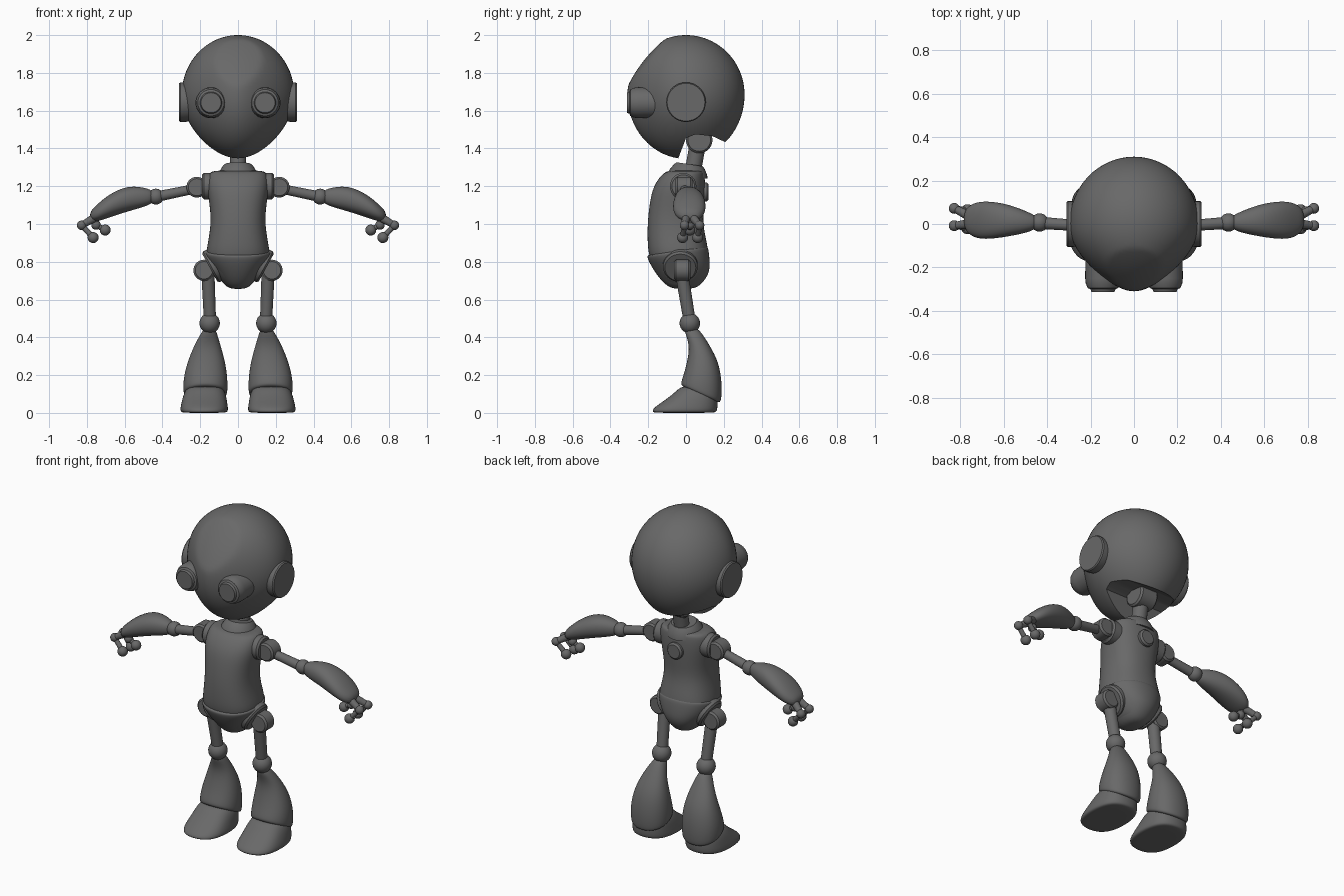
import bpy, bmesh, math
from mathutils import Vector, Matrix

cube = bpy.data.objects.get("Cube")
if cube:
    bpy.data.objects.remove(cube, do_unlink=True)

grey = bpy.data.materials.new("dark_grey")
grey.use_nodes = True
COLOR = (0.14, 0.14, 0.14, 1)
grey.diffuse_color = COLOR
grey.node_tree.nodes["Principled BSDF"].inputs["Base Color"].default_value = COLOR


def finish(name, bm, mirror=False, subsurf=0, angle=35):
    """Turn a bmesh into a shaded object, optionally mirrored across x."""
    bmesh.ops.recalc_face_normals(bm, faces=bm.faces)
    mesh = bpy.data.meshes.new(name)
    bm.to_mesh(mesh)
    bm.free()
    mesh.materials.append(grey)
    obj = bpy.data.objects.new(name, mesh)
    bpy.context.collection.objects.link(obj)
    bpy.ops.object.select_all(action='DESELECT')
    obj.select_set(True)
    bpy.context.view_layer.objects.active = obj
    if subsurf:
        bpy.ops.object.shade_smooth()
        mod = obj.modifiers.new("Smooth", 'SUBSURF')
        mod.levels = mod.render_levels = subsurf
    else:
        bpy.ops.object.shade_smooth_by_angle(angle=math.radians(angle))
    if mirror:
        mod = obj.modifiers.new("Mirror", 'MIRROR')
        mod.use_mirror_merge = False
    return obj


def skin(bm, rings):
    """Join point rings with quads and cap both ends."""
    loops = [[bm.verts.new(p) for p in ring] for ring in rings]
    n = len(loops[0])
    for a, b in zip(loops, loops[1:]):
        for i in range(n):
            j = (i + 1) % n
            bm.faces.new((a[i], a[j], b[j], b[i]))
    bm.faces.new(loops[0][::-1])
    bm.faces.new(loops[-1])


def loft(name, rings, mirror=False, power=0.9, along_x=False):
    """Smooth body through rings (height, x0, x1, y0, y1, tilt)."""
    out = []
    for h, x0, x1, y0, y1, *tilt in rings:
        ring = []
        for k in range(16):
            a = math.tau * k / 16
            c, s = math.cos(a), math.sin(a)
            c = math.copysign(abs(c) ** power, c)
            s = math.copysign(abs(s) ** power, s)
            dy = s * (y1 - y0) / 2
            p = ((x0 + x1) / 2 + c * (x1 - x0) / 2, (y0 + y1) / 2 + dy,
                 h + (tilt[0] * dy if tilt else 0))
            ring.append((p[2], p[1], p[0]) if along_x else p)
        out.append(ring)
    bm = bmesh.new()
    skin(bm, out)
    return finish(name, bm, mirror, 2)


def lathe(name, origin, axis, profile, mirror=False):
    """Turned part: profile of (radius, distance along axis)."""
    turn = Vector((0, 0, 1)).rotation_difference(Vector(axis)).to_matrix()
    rings = [[turn @ Vector((r * math.cos(math.tau * k / 32), r * math.sin(math.tau * k / 32), t))
              + Vector(origin) for k in range(32)] for r, t in profile]
    bm = bmesh.new()
    skin(bm, rings)
    return finish(name, bm, mirror)


def rod(name, a, b, r0, r1, mirror=False):
    d = Vector(b) - Vector(a)
    return lathe(name, a, d, [(r0, 0), (r1, d.length)], mirror)


def drum(name, center, axis, radius, half, mirror=False):
    """Short cylinder with chamfered rims."""
    e = 0.01
    return lathe(name, center, axis, [(radius - e, -half), (radius, e - half),
                                      (radius, half - e), (radius - e, half)], mirror)


def ball(name, center, r, mirror=False):
    bm = bmesh.new()
    bmesh.ops.create_uvsphere(bm, u_segments=24, v_segments=16, radius=r,
                              matrix=Matrix.Translation(center))
    return finish(name, bm, mirror)


# Head: egg with a narrowed face, flattened brow and tapered jaw
bm = bmesh.new()
bmesh.ops.create_uvsphere(bm, u_segments=64, v_segments=48, radius=1)
brow = Vector((0, -0.78, 0.62)).normalized()
for v in bm.verts:
    x, y, z = v.co
    if y < 0:
        x *= 1 - 0.35 * y * y
    if z < 0:
        x *= 1 - 0.2 * z * z
    co = Vector((x * 0.298, y * 0.31, z * (0.315 if z > 0 else 0.34)))
    over = co.dot(brow) - 0.27
    if over > 0:
        co -= brow * over * 0.6
    v.co = co + Vector((0, 0, 1.685))
head = finish("head", bm)

# Opening under the back of the head
notch = [(-0.055, 1.3), (-0.04, 1.35), (0, 1.455), (0.05, 1.475), (0.14, 1.465),
         (0.215, 1.43), (0.35, 1.3)]
bm = bmesh.new()
skin(bm, [[(x, y, z) for y, z in notch] for x in (-0.4, 0.4)])
cutter = finish("neck_opening_cutter", bm)
cutter.hide_render = True
cut = head.modifiers.new("Opening", 'BOOLEAN')
cut.operation = 'DIFFERENCE'
cut.solver = 'EXACT'
cut.object = cutter
bpy.ops.object.select_all(action='DESELECT')
head.select_set(True)
bpy.context.view_layer.objects.active = head
bpy.ops.object.modifier_apply(modifier=cut.name)
bpy.data.objects.remove(cutter, do_unlink=True)
bpy.ops.object.shade_smooth_by_angle(angle=math.radians(35))

# Eyes and ears
lathe("eye", (0.143, -0.1, 1.642), (0, -1, 0),
      [(0.08, 0), (0.082, 0.15), (0.079, 0.175), (0.07, 0.195), (0.058, 0.2),
       (0.053, 0.213), (0.035, 0.213)], True)
lathe("ear", (0.25, 0, 1.645), (1, 0, 0),
      [(0.1, 0), (0.105, 0.03), (0.105, 0.055), (0.1, 0.062)], True)

# Neck
drum("neck_pivot", (0, 0.07, 1.445), (1, 0, 0), 0.07, 0.06)
rod("neck", (0, 0.035, 1.27), (0, 0.065, 1.44), 0.043, 0.043)
lathe("collar", (0, 0.01, 1.255), (0, 0.15, 1),
      [(0.105, 0), (0.1, 0.02), (0.082, 0.05), (0.07, 0.062)])

# Torso, pelvis shell and back button
torso = [(1.285, .13, -.09, .09), (1.27, .16, -.125, .1), (1.2, .17, -.178, .105),
         (1.1, .152, -.197, .1), (1, .145, -.207, .09), (.9, .163, -.207, .115),
         (.83, .175, -.2, .123), (.76, .14, -.17, .123), (.69, .09, -.12, .09),
         (.66, .04, -.07, .04)]
loft("torso", [(z, -w, w, f, b) for z, w, f, b in torso], power=0.85)
pelvis = [(.862, .17, -.2, .11), (.855, .183, -.211, .122), (.8, .165, -.2, .13),
          (.74, .12, -.165, .128), (.68, .078, -.115, .085), (.655, .04, -.07, .04)]
loft("pelvis", [(z, -w, w, f, b, 0.15 if z > 0.8 else 0) for z, w, f, b in pelvis])
drum("back_button", (0, 0.095, 1.17), (0, 1, 0), 0.05, 0.025)

# Shoulders and arms
drum("shoulder_socket", (0.155, -0.015, 1.2), (1, 0, 0), 0.07, 0.035, True)
drum("shoulder_joint", (0.218, -0.01, 1.195), (0, 1, 0), 0.055, 0.045, True)
rod("upper_arm", (0.22, -0.01, 1.188), (0.43, 0.005, 1.145), 0.025, 0.028, True)
ball("elbow", (0.435, 0.007, 1.145), 0.042, True)
forearm = [(.445, 1.125, 1.165, -.01, .03), (.465, 1.098, 1.188, -.035, .047),
           (.58, 1.067, 1.21, -.06, .095), (.69, 1.03, 1.155, -.075, .11),
           (.75, 1.01, 1.1, -.06, .095), (.785, 1.02, 1.065, -.02, .06)]
loft("forearm", forearm, True, along_x=True)

# Hand: two curled fingers and an inward thumb
digits = {"front_finger": [(.765, 0, 1.03), (.828, -.008, .993), (.767, -.018, .928)],
          "back_finger": [(.765, .04, 1.03), (.828, .072, .993), (.767, .062, .928)],
          "thumb": [(.76, .02, 1.03), (.752, .02, .995), (.703, .02, .968)]}
for name, (root, knuckle, tip) in digits.items():
    rod(name + "_base", root, knuckle, 0.022, 0.017, True)
    rod(name + "_end", knuckle, tip, 0.013, 0.015, True)
    ball(name + "_knuckle", knuckle, 0.025, True)
    ball(name + "_tip", tip, 0.029, True)

# Hips and thighs
drum("hip_socket", (0.125, -0.03, 0.782), (0.88, 0, -0.48), 0.092, 0.028, True)
drum("hip_joint", (0.18, -0.02, 0.755), (0, 1, 0), 0.056, 0.043, True)
rod("thigh", (0.16, -0.025, 0.755), (0.148, 0.02, 0.48), 0.035, 0.032, True)
ball("knee", (0.15, 0.02, 0.475), 0.054, True)

# Flared lower legs
shin = [(.45, .125, .175, .0, .055), (.43, .113, .192, -.01, .08),
        (.36, .092, .232, .02, .125), (.27, .065, .27, .005, .175),
        (.18, .053, .292, -.015, .193, -.2), (.115, .053, .292, -.03, .19, -.4),
        (.098, .058, .287, -.025, .182, -.45), (.093, .09, .25, .01, .15, -.45)]
loft("lower_leg", shin, True)

# Wedge feet
foot = [(0, .075, .285, -.165, .14), (.004, .052, .306, -.182, .165),
        (.025, .05, .308, -.178, .17), (.06, .056, .3, -.125, .17),
        (.1, .062, .29, -.07, .165), (.135, .08, .27, -.035, .14),
        (.142, .12, .23, 0, .1)]
loft("foot", foot, True, power=0.8)
